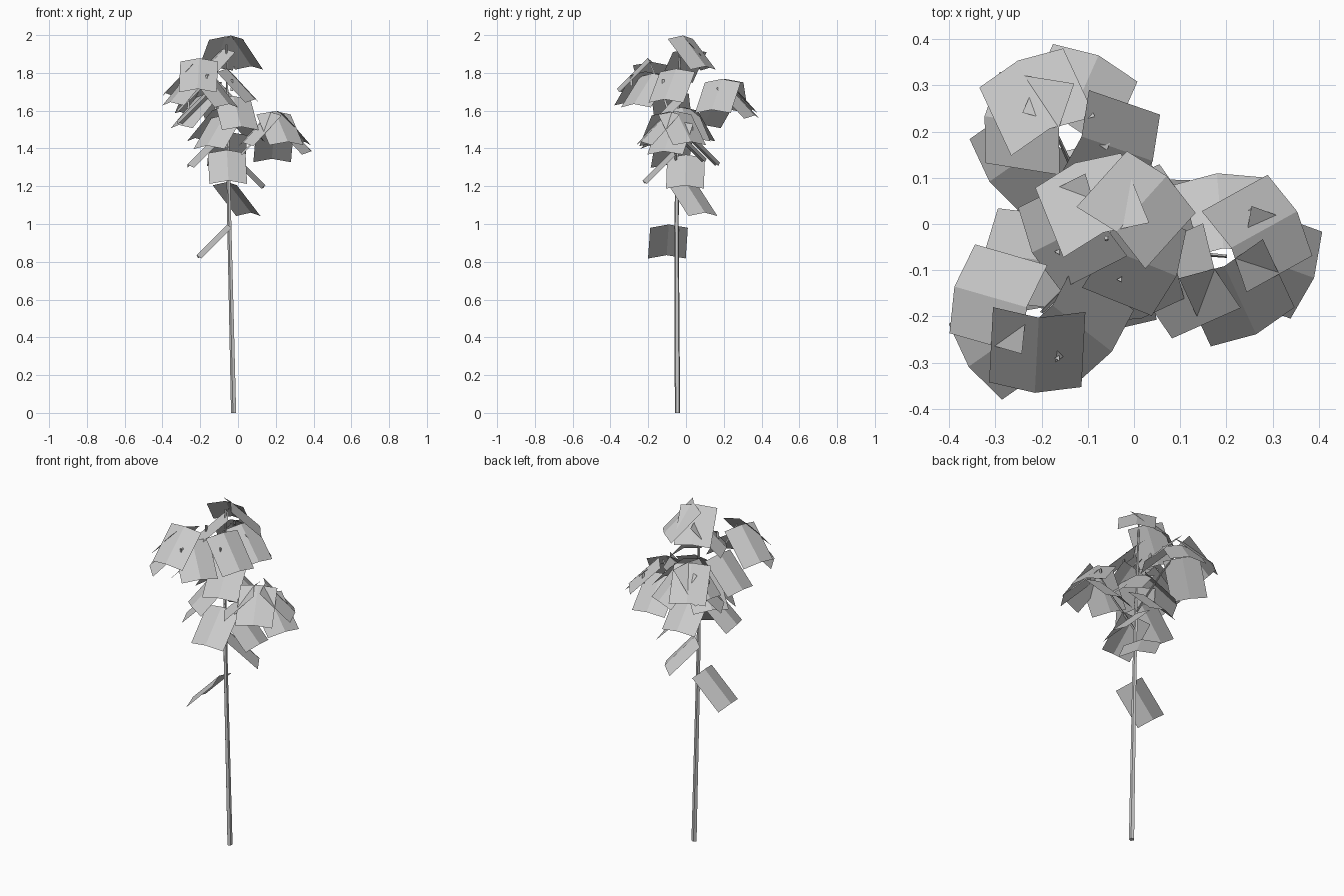
import bpy
from math import radians, cos, sin
from mathutils import Vector

cube = bpy.data.objects.get("Cube")
if cube:
    bpy.data.objects.remove(cube, do_unlink=True)

grey = bpy.data.materials.new("plain grey")
grey.use_nodes = True
grey.diffuse_color = (0.6, 0.6, 0.6, 1)
grey.node_tree.nodes["Principled BSDF"].inputs["Base Color"].default_value = (0.6, 0.6, 0.6, 1)

UP = Vector((0, 0, 1))


def add_object(name, verts, faces):
    mesh = bpy.data.meshes.new(name)
    mesh.from_pydata(verts, [], faces)
    mesh.materials.append(grey)
    obj = bpy.data.objects.new(name, mesh)
    bpy.context.collection.objects.link(obj)
    return obj


def stalk(name, path, radii, sides):
    """Tapered low-poly tube through a few points."""
    pts = [Vector(p) for p in path]
    verts, faces = [], []
    for i, (p, r) in enumerate(zip(pts, radii)):
        axis = (pts[min(i + 1, len(pts) - 1)] - pts[max(i - 1, 0)]).normalized()
        u = axis.cross(Vector((0, 1, 0))).normalized()
        v = axis.cross(u)
        for k in range(sides):
            a = radians(360 * k / sides)
            verts.append(p + r * (u * cos(a) + v * sin(a)))
    for i in range(len(pts) - 1):
        for k in range(sides):
            a, b = i * sides + k, i * sides + (k + 1) % sides
            faces.append((a, b, b + sides, a + sides))
    faces.append(tuple(reversed(range(sides))))
    faces.append(tuple(range(len(verts) - sides, len(verts))))
    return add_object(name, verts, faces)


def leaf(name, base, heading, droop=45, length=0.23, width=0.2, fold=0.025):
    """Sheet folded along its midrib, hanging outward from its base."""
    h, d = radians(heading), radians(droop)
    out = Vector((cos(h), sin(h), 0))
    side = Vector((-sin(h), cos(h), 0))
    along = out * cos(d) - UP * sin(d)
    normal = out * sin(d) + UP * cos(d)
    verts = []
    for t in (0, length):
        for s in (-1, 0, 1):
            verts.append(Vector(base) + along * t + side * s * width / 2
                         + normal * (0 if s else fold))
    return add_object(name, verts, [(0, 3, 4, 1), (1, 4, 5, 2)])


# Main stem
stalk("stem", [(-0.022, -0.045, 0), (-0.045, -0.05, 1), (-0.055, -0.045, 1.5),
               (-0.06, -0.03, 1.95)], [0.015, 0.012, 0.009, 0.005], 5)

# Side branches carrying the outer leaf whorls
branches = {
    "back_branch": [(-0.05, -0.05, 1.4), (-0.12, 0.09, 1.62), (-0.17, 0.2, 1.75)],
    "front_branch": [(-0.05, -0.05, 1.45), (-0.13, -0.12, 1.68), (-0.2, -0.19, 1.85)],
    "left_branch": [(-0.05, -0.05, 1.3), (0.09, -0.06, 1.44), (0.2, -0.07, 1.58)],
}
for name, path in branches.items():
    stalk(name, path, [0.008, 0.006, 0.004], 3)

# Leaves of each whorl: base x, y, z and heading
whorls = {
    "top_leaf": [(-0.05, -0.03, 1.98, 48), (-0.06, -0.035, 1.975, 112), (-0.06, 0.02, 1.91, 207)],
    "crown_leaf": [(-0.075, -0.045, 1.805, -22)],
    "back_leaf": [(-0.145, 0.205, 1.75, 171), (-0.175, 0.19, 1.75, 115),
                  (-0.15, 0.2, 1.72, 66), (-0.13, 0.195, 1.75, -19),
                  (-0.165, 0.195, 1.67, 215)],
    "front_leaf": [(-0.205, -0.185, 1.86, 267), (-0.215, -0.185, 1.84, 164),
                   (-0.21, -0.205, 1.79, 215), (-0.19, -0.165, 1.78, 322)],
    "left_leaf": [(0.195, -0.06, 1.58, 29), (0.22, -0.055, 1.53, -20),
                  (0.188, -0.075, 1.58, -65), (0.19, -0.09, 1.575, 204),
                  (0.195, -0.07, 1.49, 95)],
    "middle_leaf": [(-0.03, -0.03, 1.66, 285), (-0.145, -0.085, 1.69, 173),
                    (-0.05, -0.03, 1.6, 25), (-0.08, -0.02, 1.6, 145),
                    (-0.06, -0.05, 1.56, 235)],
    "lower_leaf": [(-0.06, -0.05, 1.375, 273), (-0.035, 0, 1.35, -2),
                   (-0.09, -0.06, 1.46, 190), (-0.05, 0, 1.47, 95)],
    "lone_leaf": [(-0.07, -0.015, 1.205, 40), (-0.04, -0.09, 0.98, 184)],
}
for name, leaves in whorls.items():
    for i, (x, y, z, heading) in enumerate(leaves):
        leaf(f"{name}_{i + 1}", (x, y, z), heading)

# Twig tips poking through a blade on each upper whorl
tips = {
    "crown": (-0.03, -0.12, 1.765), "top": (-0.165, -0.06, 1.84),
    "back": (-0.26, 0.165, 1.67), "front": (-0.165, -0.29, 1.79),
    "left": (0.255, 0.03, 1.525),
}
for name, tip in tips.items():
    stalk(f"{name}_twig", [Vector(tip) - UP * 0.06, tip], [0.009, 0.007], 3)
